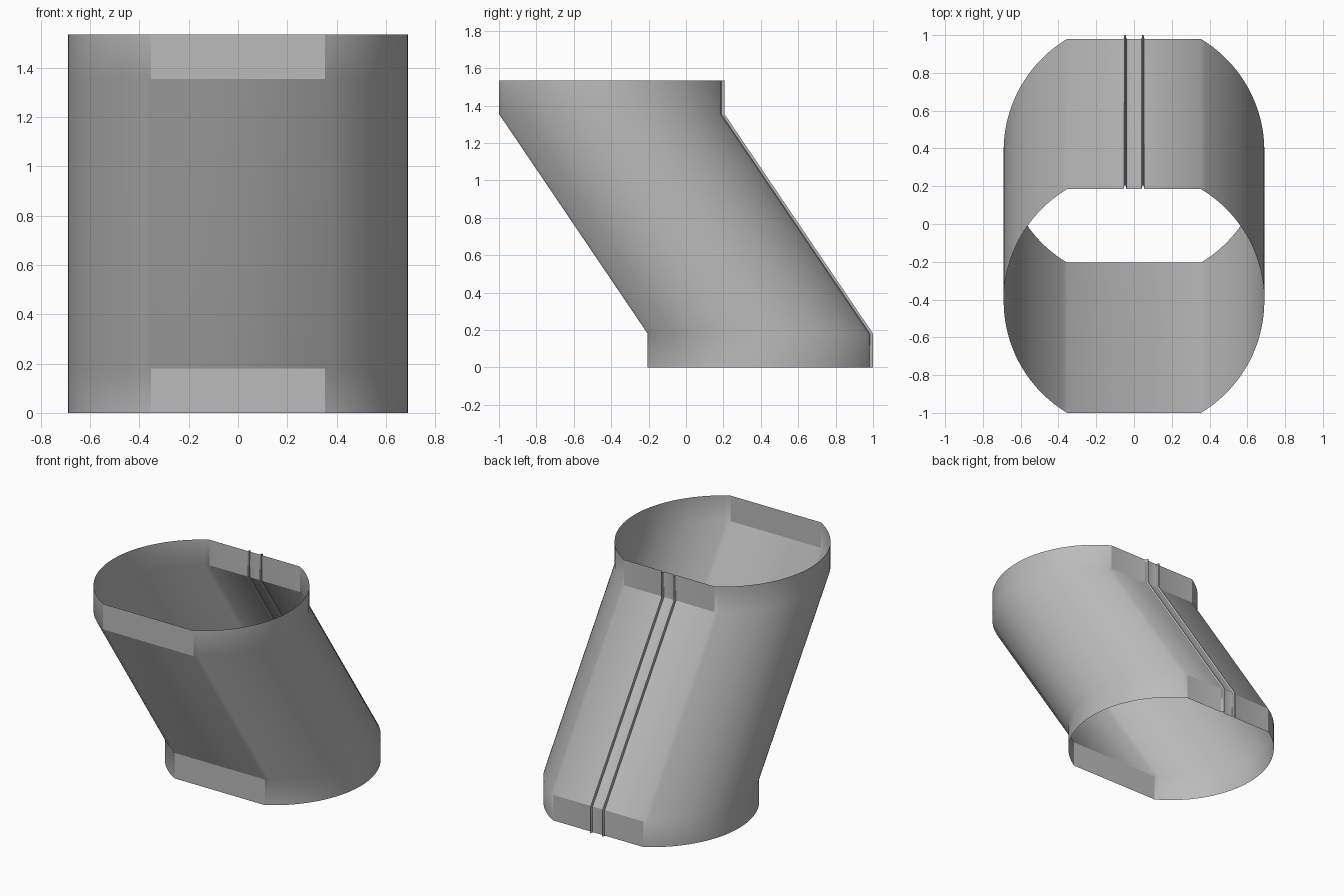
import bpy, bmesh
from math import sin, cos, asin, pi, radians

cube = bpy.data.objects.get("Cube")
if cube:
    bpy.data.objects.remove(cube, do_unlink=True)

RADIUS, HALF_DEPTH = 0.69, 0.5925
ARC_STEPS = 48
corner = asin(HALF_DEPTH / RADIUS)
flat_half = RADIUS * cos(corner)


def arc(start, end):
    return [(RADIUS * cos(start + (end - start) * i / ARC_STEPS),
             RADIUS * sin(start + (end - start) * i / ARC_STEPS))
            for i in range(ARC_STEPS + 1)]


def seam(cx):
    # Pinched fold in the back sheet: filleted base, narrow rounded tip
    half = [(0.013, 0), (0.009, 0.001), (0.006, 0.004), (0.005, 0.008),
            (0.005, 0.016), (0.003, 0.02)]
    right = [(cx + x, HALF_DEPTH + y) for x, y in half]
    left = [(cx - x, HALF_DEPTH + y) for x, y in reversed(half)]
    return right + left


# Closed cross-section, anticlockwise: right arc, back with seams, left arc
profile = (arc(-corner, corner) + seam(0.047) + seam(-0.047)
           + arc(pi - corner, pi + corner))

# Collar, slanted body and collar as (height, depth offset)
levels = [(0, 0.3875), (0.18, 0.3875), (1.355, -0.4075), (1.535, -0.4075)]

bm = bmesh.new()
rings = [[bm.verts.new((x, y + dy, z)) for x, y in profile] for z, dy in levels]
for low, high in zip(rings, rings[1:]):
    for i in range(len(profile)):
        j = (i + 1) % len(profile)
        bm.faces.new((low[i], low[j], high[j], high[i]))
mesh = bpy.data.meshes.new("slanted_sleeve")
bm.to_mesh(mesh)
bm.free()

sleeve = bpy.data.objects.new("slanted_sleeve", mesh)
bpy.context.collection.objects.link(sleeve)

# Plain grey sheet
grey = bpy.data.materials.new("light_grey")
grey.use_nodes = True
colour = (0.5, 0.5, 0.5, 1)
grey.diffuse_color = colour
grey.node_tree.nodes["Principled BSDF"].inputs["Base Color"].default_value = colour
mesh.materials.append(grey)

bpy.ops.object.select_all(action="DESELECT")
sleeve.select_set(True)
bpy.context.view_layer.objects.active = sleeve
bpy.ops.object.shade_smooth_by_angle(angle=radians(30))
